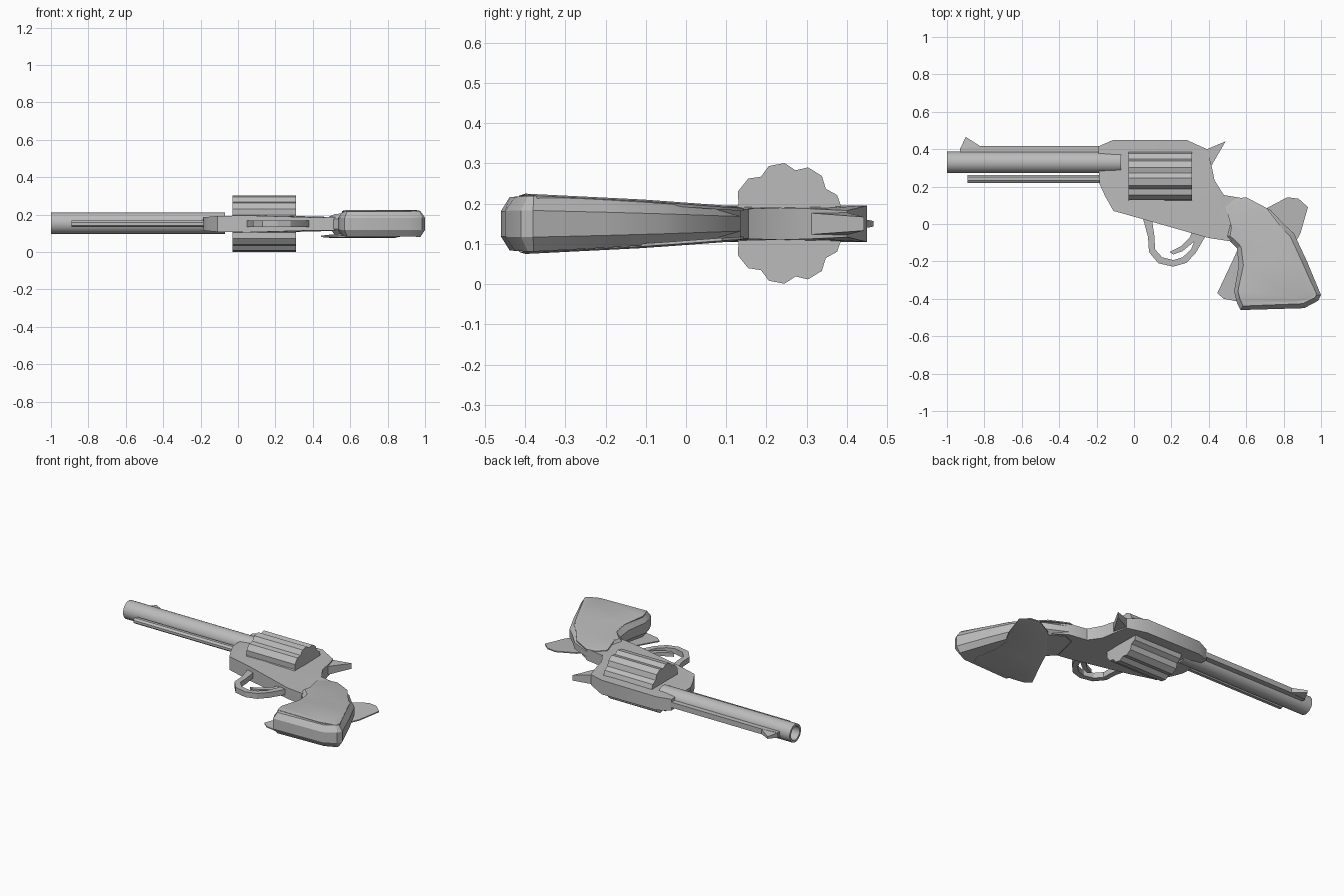
import bpy, bmesh, math

if "Cube" in bpy.data.objects:
    bpy.data.objects.remove(bpy.data.objects["Cube"])

ZC = 0.15  # mid plane height
metal = bpy.data.materials.new("grey_metal")
metal.diffuse_color = (0.5, 0.5, 0.5, 1)
metal.use_nodes = True
metal.node_tree.nodes["Principled BSDF"].inputs["Base Color"].default_value = metal.diffuse_color


def finish(name, bm):
    bmesh.ops.recalc_face_normals(bm, faces=bm.faces[:])
    bmesh.ops.triangulate(bm, faces=[f for f in bm.faces if len(f.verts) > 4])
    me = bpy.data.meshes.new(name)
    bm.to_mesh(me)
    bm.free()
    me.materials.append(metal)
    ob = bpy.data.objects.new(name, me)
    bpy.context.collection.objects.link(ob)
    bpy.ops.object.select_all(action='DESELECT')
    ob.select_set(True)
    bpy.context.view_layer.objects.active = ob
    bpy.ops.object.shade_smooth_by_angle(angle=math.radians(28))
    return ob


def bridge(name, rings):
    """Join equal rings of points into a closed solid."""
    bm = bmesh.new()
    vs = [[bm.verts.new(p) for p in r] for r in rings]
    n = len(rings[0])
    for a, b in zip(vs, vs[1:]):
        for i in range(n):
            j = (i + 1) % n
            bm.faces.new((a[i], a[j], b[j], b[i]))
    bm.faces.new(vs[0])
    bm.faces.new(vs[-1])
    return finish(name, bm)


def inset(pts, d):
    """Shrink an outline towards its inside by d."""
    n = len(pts)
    area = sum(pts[i - 1][0] * pts[i][1] - pts[i][0] * pts[i - 1][1] for i in range(n))
    s = 1 if area > 0 else -1
    out = []
    for i in range(n):
        (ax, ay), (bx, by), (cx, cy) = pts[i - 1], pts[i], pts[(i + 1) % n]
        l1, l2 = math.hypot(bx - ax, by - ay), math.hypot(cx - bx, cy - by)
        nx = -(by - ay) / l1 - (cy - by) / l2
        ny = (bx - ax) / l1 + (cx - bx) / l2
        l = math.hypot(nx, ny)
        out.append((bx + s * d * nx / l, by + s * d * ny / l))
    return out


def slab(name, pts, half, bevel=0, core=0.5):
    """Plate about the mid plane; half(x, y) gives half thickness."""
    layers = [(-1, bevel), (-core, 0), (core, 0), (1, bevel)] if bevel else [(-1, 0), (1, 0)]
    rings = []
    for k, d in layers:
        rings.append([(x, y, ZC + k * half(x0, y0))
                      for (x, y), (x0, y0) in zip(inset(pts, d), pts)])
    return bridge(name, rings)


def ramp(v, stops):
    if v <= stops[0][0]:
        return stops[0][1]
    for (a, ha), (b, hb) in zip(stops, stops[1:]):
        if v <= b:
            return ha + (hb - ha) * (v - a) / (b - a)
    return stops[-1][1]


# Barrel with open bore
rings = []
for x, r in [(-0.07, 0.057), (-1, 0.057), (-1, 0.043), (-0.5, 0.043)]:
    rings.append([(x, 0.33 + r * math.cos(math.tau * i / 32),
                   0.154 + r * math.sin(math.tau * i / 32)) for i in range(32)])
bridge("barrel", rings)

# Rod below the barrel
rings = [[(x, 0.241 + r * math.cos(math.tau * i / 8 + 0.39),
           ZC + 0.8 * r * math.sin(math.tau * i / 8 + 0.39)) for i in range(8)]
         for x, r in [(-0.89, 0.024), (-0.1, 0.024)]]
bridge("ejector_rod", rings)

# Rib and front sight
slab("top_rib", [(-0.93, 0.375), (-0.93, 0.405), (-0.82, 0.417), (-0.15, 0.417), (-0.15, 0.375)],
     lambda x, y: 0.017)
slab("front_sight", [(-0.93, 0.40), (-0.9, 0.466), (-0.82, 0.415), (-0.85, 0.39)],
     lambda x, y: 0.007 if y > 0.44 else 0.016)

# Frame, tapering at both ends
slab("frame",
     [(-0.19, 0.415), (-0.11, 0.45), (0.28, 0.45), (0.39, 0.40), (0.415, 0.31), (0.43, 0.235),
      (0.48, 0.155), (0.60, 0.135), (0.68, 0.08), (0.64, -0.1), (0.50, -0.09), (0.40, -0.075),
      (0.05, 0.025), (-0.11, 0.07), (-0.155, 0.15), (-0.185, 0.215)],
     lambda x, y: ramp(x, [(-0.19, 0.035), (-0.08, 0.045), (0.28, 0.045), (0.39, 0.033),
                           (0.43, 0.04), (0.50, 0.036)]))

# Hammer spur
slab("hammer", [(0.33, 0.37), (0.39, 0.40), (0.49, 0.442), (0.41, 0.305), (0.33, 0.27)],
     lambda x, y: ramp(x, [(0.33, 0.03), (0.41, 0.027), (0.49, 0.017)]))

# Fluted drum with nine lobes
ring = []
for k in range(9):
    c = 180 + 40 * k
    for off, r in [(-8, 0.15), (8, 0.15), (20, 0.134)]:
        a = math.radians(c + off)
        ring.append((0.25 + 0.95 * r * math.cos(a), 0.151 + r * math.sin(a)))
bridge("drum", [[(x, y, z) for y, z in ring] for x in (-0.03, 0.31)])

# Trigger guard and trigger
outer = [(0.045, 0.04), (0.075, -0.07), (0.08, -0.15), (0.13, -0.21), (0.21, -0.228),
         (0.28, -0.208), (0.33, -0.155), (0.385, -0.06)]
inner = [(0.34, -0.05), (0.305, -0.135), (0.26, -0.178), (0.21, -0.193), (0.15, -0.178),
         (0.112, -0.135), (0.11, -0.07), (0.095, 0.03)]
slab("trigger_guard", outer + inner, lambda x, y: 0.017)
slab("trigger", [(0.31, -0.04), (0.30, -0.07), (0.25, -0.12), (0.19, -0.15), (0.21, -0.163),
                 (0.26, -0.145), (0.32, -0.095), (0.36, -0.05)], lambda x, y: 0.012)


# Grip body, thicker towards the butt
def grip_half(x, y):
    return ramp(y, [(-0.46, 0.066), (-0.40, 0.070), (-0.1, 0.055), (0.13, 0.038)])


slab("grip",
     [(0.52, 0.10), (0.60, 0.135), (0.73, 0.075), (0.80, 0), (0.855, -0.05), (0.925, -0.20),
      (1.0, -0.38), (0.985, -0.41), (0.91, -0.45), (0.57, -0.46), (0.55, -0.42), (0.535, -0.36),
      (0.56, -0.22), (0.55, -0.13), (0.49, -0.07)], grip_half, 0.025, 0.48)

# Grip side panels; the lower one is turned end for end
panel = [(0.49, 0.09), (0.54, 0.135), (0.60, 0.143), (0.71, 0.085), (0.79, -0.02), (0.85, -0.10),
         (0.89, -0.19), (0.975, -0.37), (0.94, -0.40), (0.86, -0.415), (0.57, -0.415),
         (0.555, -0.36), (0.585, -0.22), (0.58, -0.14), (0.53, -0.05)]
for name, s in [("upper_panel", 1), ("lower_panel", -1)]:
    flat = [(x if s > 0 else 1.42 - x, y) for x, y in panel]
    rings = []
    for d, lift in [(0, -0.006), (0, 0.001), (0.02, 0.005)]:
        rings.append([(x, y, ZC + s * (grip_half(x, y) + lift)) for x, y in inset(flat, d)])
    bridge(name, rings)
